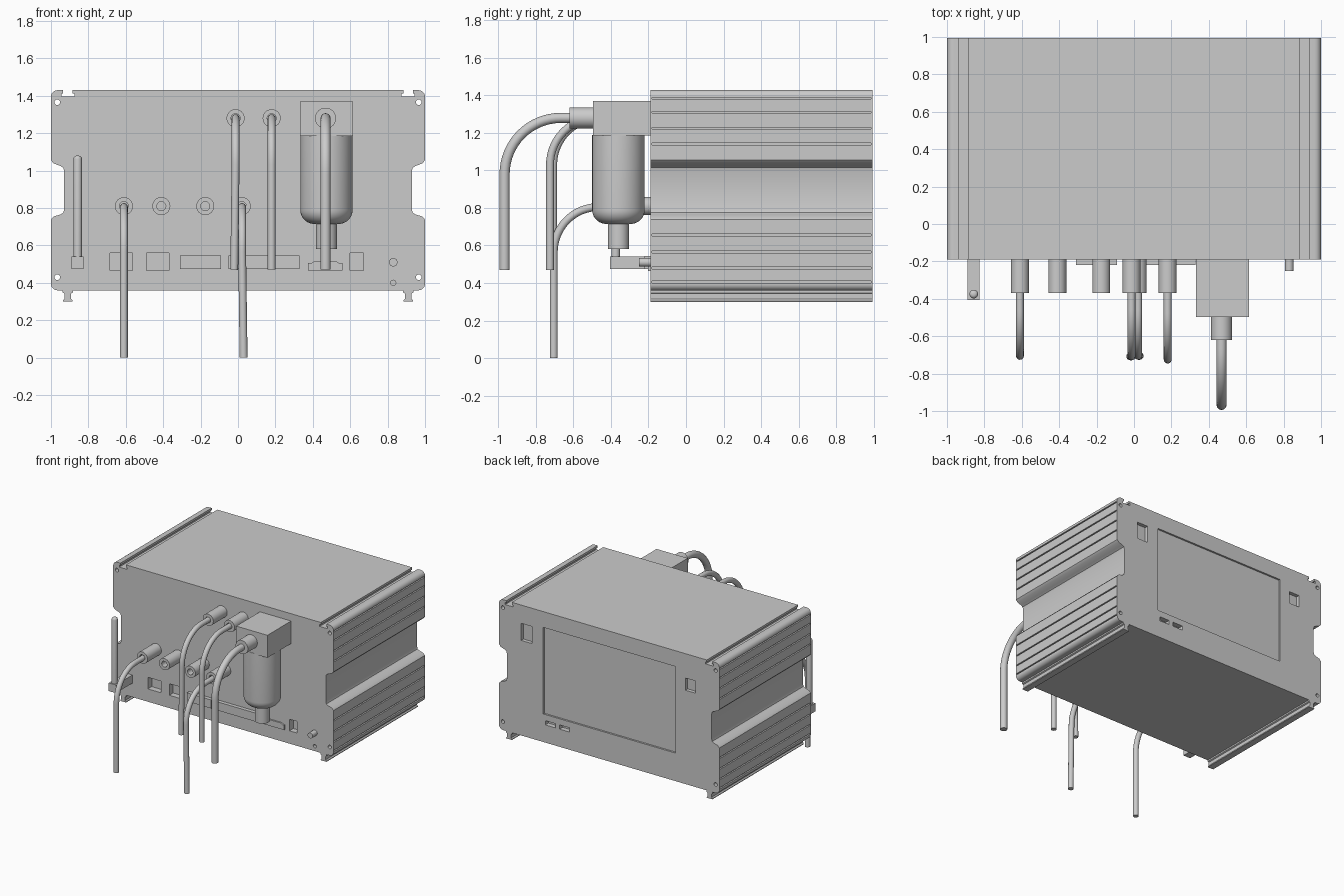
import bpy, bmesh, math
from mathutils import Matrix, Vector

if "Cube" in bpy.data.objects:
    bpy.data.objects.remove(bpy.data.objects["Cube"])

FRONT, BACK, PLATE = -0.19, 0.995, 0.008


def finish(name, bm, smooth=True):
    bmesh.ops.recalc_face_normals(bm, faces=bm.faces)
    me = bpy.data.meshes.new(name)
    bm.to_mesh(me)
    bm.free()
    ob = bpy.data.objects.new(name, me)
    bpy.context.collection.objects.link(ob)
    if smooth:
        activate(ob)
        bpy.ops.object.shade_smooth_by_angle(angle=math.radians(35))
    return ob


def activate(ob):
    bpy.ops.object.select_all(action='DESELECT')
    ob.select_set(True)
    bpy.context.view_layer.objects.active = ob


def add_box(bm, x0, x1, y0, y1, z0, z1):
    m = Matrix.Translation(((x0 + x1) / 2, (y0 + y1) / 2, (z0 + z1) / 2))
    bmesh.ops.create_cube(bm, size=1, matrix=m @ Matrix.Diagonal((x1 - x0, y1 - y0, z1 - z0, 1)))


def add_rod(bm, x, z, r, y0, y1, n=24):
    m = Matrix.Translation((x, (y0 + y1) / 2, z)) @ Matrix.Rotation(math.pi / 2, 4, 'X')
    bmesh.ops.create_cone(bm, cap_ends=True, segments=n, radius1=r, radius2=r, depth=y1 - y0, matrix=m)


def box(name, *dims):
    bm = bmesh.new()
    add_box(bm, *dims)
    return finish(name, bm, False)


def prism(name, pts, y0, y1):
    bm = bmesh.new()
    f = bm.faces.new([bm.verts.new((x, y0, z)) for x, z in pts])
    ext = bmesh.ops.extrude_face_region(bm, geom=[f])['geom']
    bmesh.ops.translate(bm, vec=(0, y1 - y0, 0), verts=[v for v in ext if isinstance(v, bmesh.types.BMVert)])
    return finish(name, bm)


def lathe(name, prof, origin, axis='Z', n=40):
    # prof: (radius, distance along axis); axis 'Y' runs towards the front
    bm = bmesh.new()
    vs = [bm.verts.new((r, 0, h)) for r, h in prof]
    es = [bm.edges.new(p) for p in zip(vs, vs[1:])]
    bmesh.ops.spin(bm, geom=vs + es, cent=(0, 0, 0), axis=(0, 0, 1), angle=math.tau, steps=n)
    bmesh.ops.remove_doubles(bm, verts=bm.verts, dist=1e-5)
    if axis == 'Y':
        bmesh.ops.rotate(bm, verts=bm.verts, matrix=Matrix.Rotation(math.pi / 2, 3, 'X'))
    bmesh.ops.translate(bm, verts=bm.verts, vec=origin)
    return finish(name, bm)


def arc(cx, cz, r, a0, a1, n=6):
    return [(cx + r * math.cos(math.radians(a0 + (a1 - a0) * i / n)),
             cz + r * math.sin(math.radians(a0 + (a1 - a0) * i / n))) for i in range(n + 1)]


def outline(grooves, feet):
    # right half from top to bottom, then mirrored
    p = [(0.885, 1.43), (0.885, 1.412), (0.875, 1.412), (0.875, 1.395),
         (0.945, 1.395), (0.945, 1.412), (0.935, 1.412), (0.935, 1.43)]
    p += arc(0.965, 1.395, 0.035, 90, 0)
    def groove(z, w=0.01, d=0.012):
        return [(1, z + w / 2), (1 - d, z + w / 2), (1 - d, z - w / 2), (1, z - w / 2)] if grooves else []
    for z in (1.385, 1.31, 1.225, 1.14):
        p += groove(z)
    p += [(1, 1.055), (0.985, 1.038), (0.95, 1.025), (0.935, 1.015), (0.93, 1.0),
          (0.93, 0.79), (0.935, 0.775), (0.95, 0.765), (0.985, 0.755), (1, 0.738)]
    for z in (0.655, 0.565, 0.48, 0.405):
        p += groove(z)
    p += arc(0.965, 0.395, 0.035, 0, -90)
    if feet:
        p += [(0.938, 0.36), (0.938, 0.348), (0.928, 0.343), (0.928, 0.315), (0.936, 0.305), (0.936, 0.3),
              (0.884, 0.3), (0.884, 0.305), (0.892, 0.315), (0.892, 0.343), (0.882, 0.348), (0.882, 0.36)]
    return p + [(-x, z) for x, z in reversed(p)]


# Housing: grooved extrusion closed by a thin plate at each end
housing = prism("housing", outline(True, True), FRONT + PLATE, BACK - PLATE)
front_plate = prism("front_plate", outline(False, True), FRONT, FRONT + PLATE)
back_plate = prism("back_plate", outline(False, True), BACK - PLATE, BACK)

# Cutters: screw holes, front sockets, back screen and ports
bm = bmesh.new()
for s in (-1, 1):
    for z in (1.365, 0.43):
        add_rod(bm, s * 0.966, z, 0.015, -0.5, 1.3, 16)
for x0, x1 in ((-0.685, -0.565), (-0.49, -0.37), (0.6, 0.67)):
    add_box(bm, x0, x1, FRONT - 0.1, FRONT + 0.05, 0.465, 0.56)
add_rod(bm, 0.83, 0.4, 0.014, FRONT - 0.1, FRONT + 0.04, 16)
for x0, x1, z0, z1, d in ((-0.6, 0.6, 0.59, 1.30, 0.015), (0.49, 0.58, 0.505, 0.54, 0.04),
                          (0.36, 0.45, 0.505, 0.54, 0.04), (0.7, 0.8, 1.14, 1.28, 0.03),
                          (-0.785, -0.69, 1.13, 1.23, 0.03)):
    add_box(bm, x0, x1, BACK - d, BACK + 0.1, z0, z1)
cutter = finish("hole_cutter", bm, False)
cutter.hide_render = True
for ob in (housing, front_plate, back_plate):
    mod = ob.modifiers.new("holes", 'BOOLEAN')
    mod.operation, mod.object, mod.solver = 'DIFFERENCE', cutter, 'EXACT'
    activate(ob)
    bpy.ops.object.modifier_apply(modifier=mod.name)
bpy.data.objects.remove(cutter)

# Raised terminal strips, D-shaped socket and small knob
box("terminal_strip_left", -0.31, -0.09, -0.22, FRONT, 0.475, 0.545)
box("terminal_strip_right", -0.05, 0.33, -0.22, FRONT, 0.475, 0.545)
d_half = [(0.06, 0.515), (0.075, 0.505), (0.093, 0.505), (0.093, 0.465)]
prism("serial_socket", [(0.467 + x, z) for x, z in d_half] + [(0.467 - x, z) for x, z in reversed(d_half)],
      FRONT - 0.012, FRONT)
lathe("knob", [(0, 0), (0.023, 0), (0.023, 0.06), (0, 0.06)], (0.83, FRONT, 0.51), 'Y', 24)

# Antenna on its block
box("antenna_block", -0.89, -0.825, -0.405, FRONT, 0.475, 0.542)
lathe("antenna", [(0, 0.54), (0.023, 0.54)] + [(r, z) for r, z in arc(0.005, 1.062, 0.018, 0, 90, 4)] + [(0, 1.08)],
      (-0.857, -0.375, 0), n=24)

# Pipe connectors with open bores
for i, (x, z) in enumerate(((-0.61, 0.81), (-0.41, 0.81), (-0.175, 0.81), (0.02, 0.81),
                            (-0.013, 1.28), (0.18, 1.28))):
    lathe(f"connector_{i + 1}", [(0.048, 0), (0.048, 0.18), (0.024, 0.18), (0.024, 0.05), (0, 0.05)],
          (x, FRONT, z), 'Y', 32)

# Filter: head block, bowl with rounded base, drain neck, inlet
box("filter_head", 0.332, 0.615, -0.497, FRONT, 1.185, 1.37)
lathe("filter_bowl", [(0, 1.19), (0.14, 1.19)] + arc(0.065, 0.79, 0.075, 0, -90, 10) + [(0, 0.715)],
      (0.473, -0.36, 0), n=48)
lathe("filter_drain", [(0, 0.58), (0.056, 0.58), (0.056, 0.73), (0, 0.73)], (0.473, -0.36, 0), n=32)
lathe("filter_inlet", [(0, 0), (0.056, 0), (0.056, 0.125), (0, 0.125)], (0.468, -0.495, 1.28), 'Y', 32)


# Hoses: leave forwards, bend down and hang
def hose(name, x, x_end, y0, y_hang, z, z_end, bend, r):
    pts = [(x, y0, z)]
    for ay, az in arc(y_hang + bend, z - bend, bend, 90, 180, 16):
        pts.append((x, ay, az))
    pts.append((x_end, y_hang, z_end))
    cu = bpy.data.curves.new(name, 'CURVE')
    cu.dimensions = '3D'
    cu.bevel_depth, cu.bevel_resolution, cu.use_fill_caps = r, 6, True
    sp = cu.splines.new('POLY')
    sp.points.add(len(pts) - 1)
    for p, co in zip(sp.points, pts):
        p.co = (*co, 1)
    ob = bpy.data.objects.new(name, cu)
    bpy.context.collection.objects.link(ob)
    activate(ob)
    bpy.ops.object.convert(target='MESH')
    bpy.ops.object.shade_smooth_by_angle(angle=math.radians(35))


hose("hose_lower_left", -0.61, -0.61, -0.3, -0.705, 0.805, 0, 0.24, 0.021)
hose("hose_lower_right", 0.022, 0.03, -0.3, -0.705, 0.805, 0, 0.24, 0.021)
hose("hose_upper_left", -0.013, -0.02, -0.3, -0.708, 1.28, 0.47, 0.25, 0.021)
hose("hose_upper_right", 0.18, 0.18, -0.3, -0.725, 1.28, 0.47, 0.25, 0.021)
hose("hose_filter", 0.468, 0.468, -0.6, -0.967, 1.28, 0.47, 0.3, 0.027)
